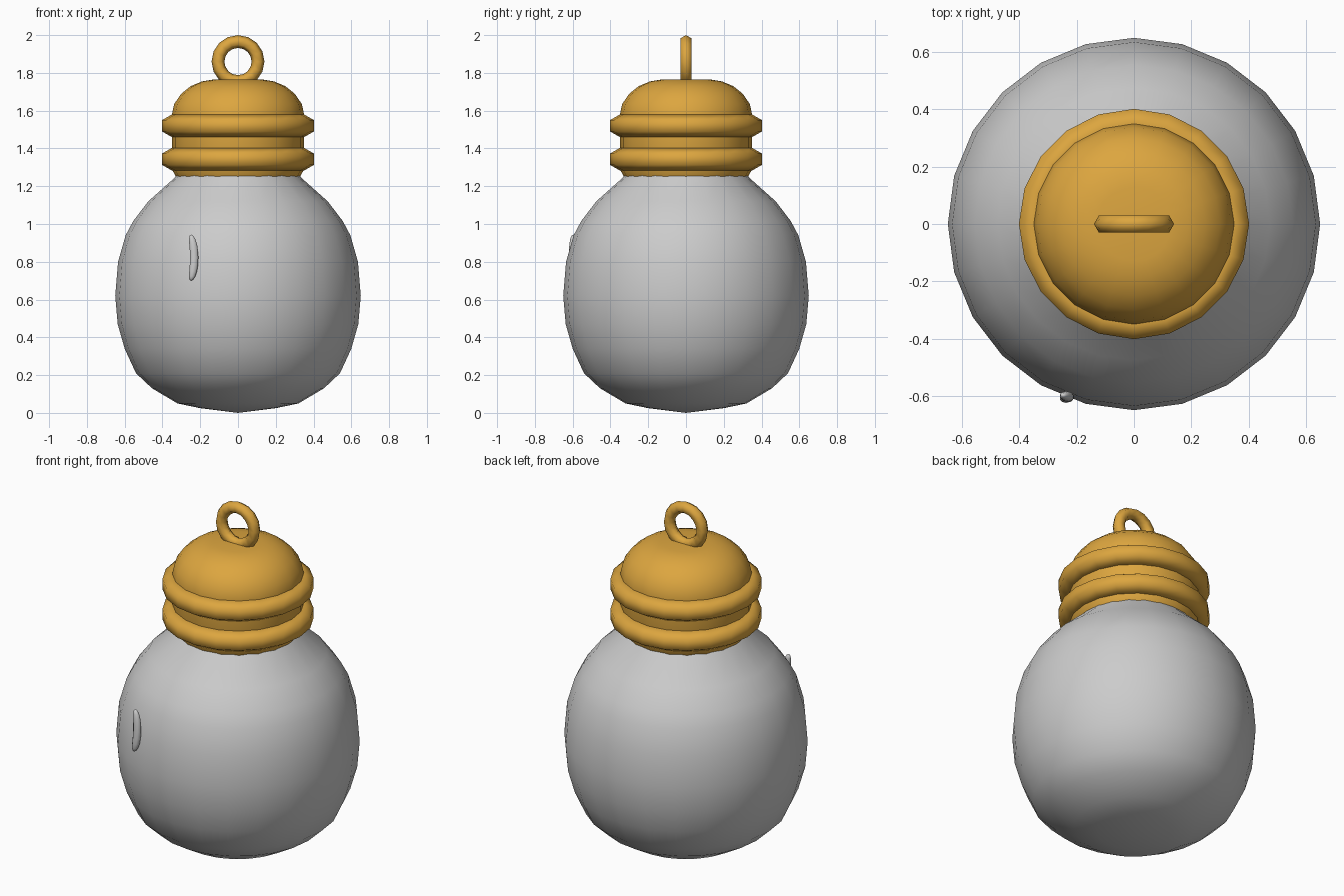
import bpy, bmesh, math
from mathutils import Matrix, Vector

cube = bpy.data.objects.get("Cube")
if cube:
    bpy.data.objects.remove(cube, do_unlink=True)


def material(name, rgb):
    m = bpy.data.materials.new(name)
    m.use_nodes = True
    m.diffuse_color = (*rgb, 1)
    m.node_tree.nodes["Principled BSDF"].inputs["Base Color"].default_value = (*rgb, 1)
    return m


def finish(name, bm, mat, angle=60):
    bmesh.ops.remove_doubles(bm, verts=bm.verts, dist=1e-5)
    bmesh.ops.recalc_face_normals(bm, faces=bm.faces)
    mesh = bpy.data.meshes.new(name)
    bm.to_mesh(mesh)
    bm.free()
    obj = bpy.data.objects.new(name, mesh)
    bpy.context.collection.objects.link(obj)
    mesh.materials.append(mat)
    bpy.ops.object.select_all(action="DESELECT")
    obj.select_set(True)
    bpy.context.view_layer.objects.active = obj
    bpy.ops.object.shade_smooth_by_angle(angle=math.radians(angle))
    return obj


def revolve(name, profile, sides, mat, closed=False, matrix=None, angle=60):
    """Turn an (radius, height) profile around the z axis."""
    bm = bmesh.new()
    verts = [bm.verts.new((r, 0, z)) for r, z in profile]
    edges = [bm.edges.new(pair) for pair in zip(verts, verts[1:])]
    if closed:
        edges.append(bm.edges.new((verts[-1], verts[0])))
    bmesh.ops.spin(bm, geom=verts + edges, cent=(0, 0, 0), axis=(0, 0, 1),
                   angle=math.tau, steps=sides)
    if matrix:
        bm.transform(matrix)
    return finish(name, bm, mat, angle)


def hexagon(major, minor, turn):
    return [(major + minor * math.cos(turn + i * math.tau / 6),
             minor * math.sin(turn + i * math.tau / 6)) for i in range(6)]


glass = material("pale grey glass", (0.60, 0.60, 0.60))
gold = material("warm gold", (0.72, 0.38, 0.05))

# Round bulb, its neck hidden in the cap
revolve("bulb", [(0, 0), (0.20, 0.025), (0.32, 0.05), (0.455, 0.13), (0.54, 0.21),
                 (0.60, 0.34), (0.637, 0.47), (0.65, 0.62), (0.635, 0.80),
                 (0.595, 0.94), (0.555, 1.015), (0.475, 1.12), (0.335, 1.245),
                 (0.30, 1.30), (0, 1.30)], 24, glass)

# Domed cap with two rolled rings
revolve("cap", [(0, 1.243), (0.325, 1.243), (0.35, 1.29), (0.35, 1.58), (0.338, 1.635),
                (0.30, 1.69), (0.25, 1.73), (0.19, 1.755), (0.13, 1.765), (0, 1.765)],
        20, gold)
for label, z in (("lower", 1.343), ("upper", 1.52)):
    revolve(label + "_ring", hexagon(0.35, 0.06, math.pi / 6), 20, gold, closed=True,
            matrix=Matrix.Translation((0, 0, z)), angle=75)

# Upright hanging loop
revolve("hanging_loop", hexagon(0.106, 0.034, 0), 16, gold, closed=True, angle=75,
        matrix=Matrix.Translation((0, 0, 1.86)) @ Matrix.Rotation(math.pi / 2, 4, "X"))

# Slim raised glint on the front of the bulb
bm = bmesh.new()
bmesh.ops.create_uvsphere(bm, u_segments=10, v_segments=10, radius=1)
for v in bm.verts:
    side = 0.008 * (1 - 2 * v.co.z ** 2)
    taper = max(0, 1 - v.co.z ** 4) ** 0.5
    flat = Vector((v.co.x, v.co.y, 0))
    if flat.length > 1e-4:
        flat = flat.normalized() * taper
    v.co = Vector((-0.24 + side + flat.x * 0.023,
                   -0.604 + 0.006 * v.co.z + flat.y * 0.018,
                   0.822 + v.co.z * 0.122))
finish("glint", bm, glass, 80)
